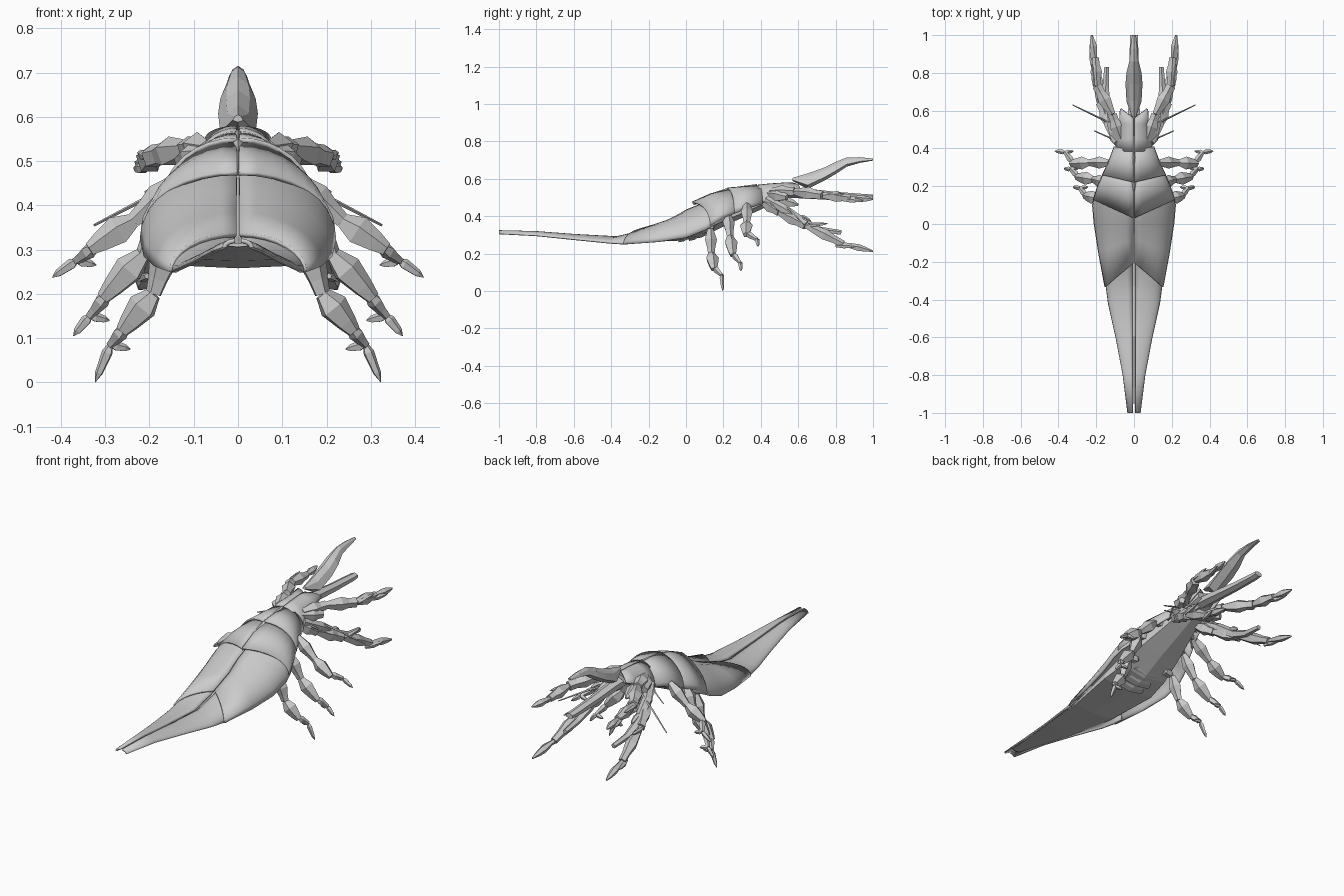
import bpy, math
from mathutils import Vector

if "Cube" in bpy.data.objects:
    bpy.data.objects.remove(bpy.data.objects["Cube"])


def make(name, verts, faces, mirror=True, smooth=False, thick=0):
    me = bpy.data.meshes.new(name)
    me.from_pydata(verts, [], faces)
    ob = bpy.data.objects.new(name, me)
    bpy.context.collection.objects.link(ob)
    if smooth:
        bpy.ops.object.select_all(action='DESELECT')
        bpy.context.view_layer.objects.active = ob
        ob.select_set(True)
        bpy.ops.object.shade_smooth_by_angle(angle=math.radians(35))
    if thick:
        s = ob.modifiers.new("Solidify", 'SOLIDIFY')
        s.thickness, s.offset = thick, -1
    if mirror:
        ob.modifiers.new("Mirror", 'MIRROR')
    return ob


def skin(rings, n):
    """Faces joining closed rings of n points, with end caps."""
    f = [(i*n + j, i*n + (j+1) % n, (i+1)*n + (j+1) % n, (i+1)*n + j)
         for i in range(rings - 1) for j in range(n)]
    return f + [tuple(reversed(range(n))), tuple(range((rings-1)*n, rings*n))]


def shell(name, rows, gap=.003, n=9, thick=.01):
    """Arched half plate; row = y at edge, half width, top z, edge z, y shift at centre."""
    v = []
    for y, w, zt, ze, dy in rows:
        for j in range(n):
            a = j/(n-1)*math.pi/2
            x = gap + (w-gap)*math.sin(a)
            v.append((x, y + dy*(1 - x/w), ze + (zt-ze)*math.cos(a)))
    f = [(i*n+j, i*n+j+1, (i+1)*n+j+1, (i+1)*n+j)
         for i in range(len(rows)-1) for j in range(n-1)]
    return make(name, v, f, smooth=True, thick=thick)


def hull(name, rows, n=6, peak=0):
    """Closed faceted body along y; row = y, half width, top z, bottom z; peak narrows the top."""
    v = []
    for y, w, zt, zb in rows:
        for j in range(n):
            a = 2*math.pi*j/n + math.pi/2
            s = math.sin(a)
            x = -w/math.cos(math.pi/n)*math.cos(a)*(1 - peak*max(s, 0))
            v.append((x, y, (zt+zb)/2 + (zt-zb)/2*s))
    return make(name, v, skin(len(rows), n), mirror=False)


def limb(name, pts, mirror=True, n=5):
    """Faceted tapering limb; point = x, y, z, radius."""
    p = [Vector(q[:3]) for q in pts]
    v = []
    for i, q in enumerate(pts):
        d = (p[min(i+1, len(p)-1)] - p[max(i-1, 0)]).normalized()
        side = d.cross(Vector((0, 0, 1))).normalized()
        up = side.cross(d)
        for j in range(n):
            a = 2*math.pi*j/n + math.pi/2
            v.append(p[i] + q[3]*(side*math.cos(a) + up*math.sin(a)))
    return make(name, v, skin(len(pts), n), mirror)


def segment(name, a, b, r, fat=.3, tip=.3):
    """One limb segment swelling near its root."""
    a, b = Vector(a), Vector(b)
    limb(name, [(*a.lerp(b, t), r*s) for t, s in
                ((0, .5), (fat, 1), (.75, .7), (1, tip))])


# Tail covers, main wing cases and overlapping back plates
shell("tail_cover", [(-1, .035, .325, .305, 0), (-.8, .06, .32, .295, 0),
                     (-.6, .098, .305, .275, 0), (-.42, .138, .292, .257, .06),
                     (-.33, .15, .325, .25, .12), (-.28, .155, .345, .255, .12)], gap=.007)
shell("wing_case", [(-.335, .156, .338, .25, .13), (-.15, .19, .385, .263, .07),
                    (0, .213, .435, .285, 0), (.1, .222, .475, .325, 0),
                    (.15, .212, .49, .35, 0), (.22, .18, .51, .38, 0)])
shell("rear_back_plate", [(.13, .219, .477, .35, -.1), (.2, .194, .522, .39, -.07),
                          (.29, .155, .55, .425, -.04)])
shell("middle_back_plate", [(.26, .17, .553, .415, -.04), (.33, .137, .56, .44, -.02),
                            (.41, .107, .565, .465, -.02)])
shell("head_plate", [(.385, .1, .568, .46, 0), (.45, .095, .575, .485, 0),
                     (.53, .078, .58, .51, 0), (.61, .075, .58, .55, -.05)])
hull("back_ridge", [(.04, .004, .475, .46), (.13, .014, .52, .48),
                    (.22, .01, .55, .52), (.38, .006, .572, .55)])

# Underside
hull("belly", [(-.95, .022, .315, .306), (-.6, .085, .285, .275), (-.33, .12, .28, .258),
               (-.05, .155, .33, .268), (.08, .14, .4, .285), (.22, .12, .46, .355),
               (.4, .08, .53, .435), (.58, .05, .57, .52)])
for k in range(4):
    y, z = -.04 + k*.055, .276 + .007*k*k
    hull(f"belly_plate_{k+1}", [(y, .085, z+.04, z-.016), (y+.03, .075, z+.045, z-.01),
                                (y+.045, .06, z+.045, z)])

# Raised horn and central snout
hull("upper_horn", [(.57, .012, .605, .588), (.65, .04, .628, .545), (.74, .045, .66, .59),
                    (.8, .04, .69, .625), (.86, .025, .714, .665), (.93, .02, .715, .685),
                    (1, .01, .708, .697)], peak=.8)
hull("horn_barb", [(.73, .012, .62, .6), (.77, .02, .65, .61), (.84, .004, .68, .67)])
hull("central_snout", [(.5, .035, .555, .5), (.62, .03, .55, .495), (.8, .025, .53, .485),
                       (.96, .022, .518, .482), (1, .02, .515, .487)])

# Walking legs: hip, knee, ankle, toe joint, tip
legs = {
    "rear": ((.15, .13, .33), (.19, .135, .2), (.262, .15, .115), (.288, .19, .085), (.323, .197, 0)),
    "middle": ((.15, .22, .42), (.213, .235, .29), (.305, .25, .19), (.335, .29, .15), (.372, .294, .105)),
    "front": ((.13, .325, .46), (.235, .325, .365), (.335, .32, .3), (.365, .38, .275), (.42, .386, .237)),
}
for name, pts in legs.items():
    A, B, C, D, E = map(Vector, pts)
    segment(name + "_leg_hip", A - Vector((.07, 0, -.02)), A, .028)
    segment(name + "_leg_thigh", A, B, .034, .45, .55)
    segment(name + "_leg_shin", B, C, .036, .35, .45)
    segment(name + "_leg_foot", C.lerp(B, .15), D, .018, .4, .6)
    segment(name + "_leg_claw", D, E, .013, .2, .04)
    segment(name + "_leg_spur", D, D + Vector((-.045, .006, -.01)), .012, .3, .1)

# Grasping arms: chains of segments with a hooked claw
arms = {
    "upper": [(.07, .45, .53), (.115, .58, .53), (.195, .73, .51), (.205, .88, .495), (.225, 1, .49)],
    "lower": [(.07, .41, .48), (.12, .5, .42), (.175, .64, .35), (.205, .84, .25), (.222, 1, .212)],
}
for name, pts in arms.items():
    for i in range(4):
        segment(f"{name}_arm_{i+1}", pts[i], pts[i+1],
                (.036, .036, .032, .02)[i], .5, (.7, .75, .6, .2)[i])
    x, y, z = pts[2]
    segment(name + "_arm_thorn", (x+.015, y, z), (x+.028, y+.12, z+.01), .012, .3, .1)
    x, y, z = pts[3]
    segment(name + "_arm_pincer", (x, y-.04, z-.01), (x+.03, y+.07, z-.012), .014, .4, .1)

# Blunt feeding prongs, jaws and cheek spines
limb("feeding_prong", [(.09, .43, .49, .02), (.13, .52, .44, .026), (.15, .63, .36, .026),
                       (.15, .72, .325, .018), (.145, .83, .312, .013)])
segment("jaw", (.04, .48, .49), (.06, .6, .46), .03, .4, .2)
segment("cheek", (.07, .44, .52), (.13, .54, .5), .036, .5, .5)
segment("chin_spine", (.14, .61, .4), (.14, .67, .37), .014, .3, .1)

# Thin feelers
limb("long_feeler", [(.08, .51, .47, .005), (.2, .57, .42, .005), (.325, .63, .355, .003)], n=4)
limb("short_feeler", [(.09, .44, .48, .005), (.21, .493, .43, .003)], n=4)
